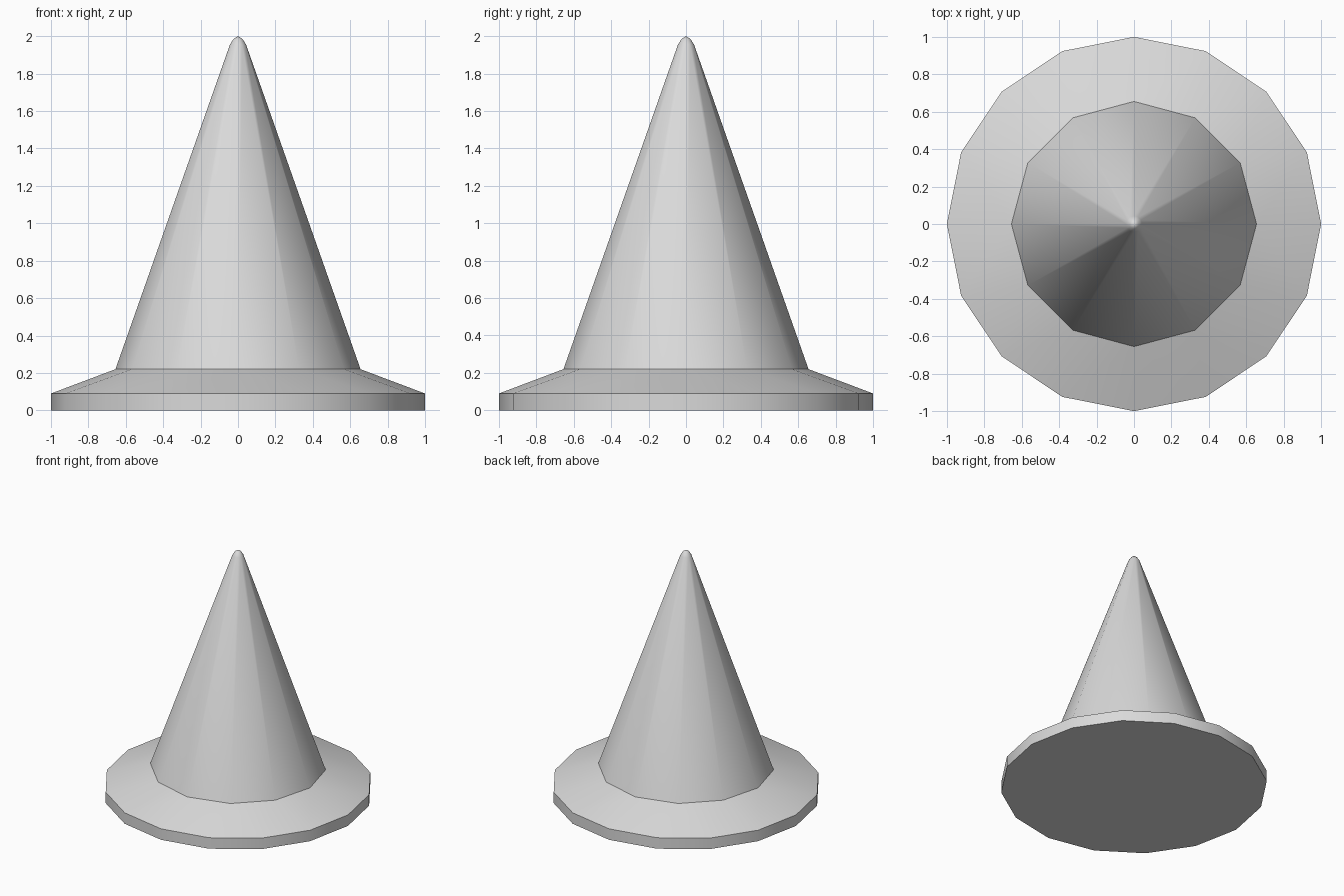
import bpy, bmesh, math

if "Cube" in bpy.data.objects:
    bpy.data.objects.remove(bpy.data.objects["Cube"])

grey = bpy.data.materials.new("light grey")
grey.diffuse_color = (0.7, 0.7, 0.7, 1)
grey.use_nodes = True
grey.node_tree.nodes["Principled BSDF"].inputs["Base Color"].default_value = grey.diffuse_color


def ring(bm, sides, radius, z):
    step = 2 * math.pi / sides
    return [bm.verts.new((radius * math.cos(i * step), radius * math.sin(i * step), z))
            for i in range(sides)]


def finish(bm, name):
    bmesh.ops.recalc_face_normals(bm, faces=bm.faces)
    mesh = bpy.data.meshes.new(name)
    bm.to_mesh(mesh)
    bm.free()
    mesh.materials.append(grey)
    obj = bpy.data.objects.new(name, mesh)
    bpy.context.collection.objects.link(obj)
    bpy.ops.object.select_all(action='DESELECT')
    obj.select_set(True)
    bpy.context.view_layer.objects.active = obj
    bpy.ops.object.shade_smooth_by_angle(angle=math.radians(30))
    return obj


# Base: 16-sided disc whose sloping top narrows to the 12-sided cone foot
bm = bmesh.new()
ring(bm, 16, 1.0, 0.0)
ring(bm, 16, 1.0, 0.09)
ring(bm, 12, 0.655, 0.22)
bmesh.ops.convex_hull(bm, input=bm.verts[:])
# Open the hidden top, where the cone stands
inner = [f for f in bm.faces if all(v.co.z > 0.2 for v in f.verts)]
bmesh.ops.delete(bm, geom=inner, context='FACES')
finish(bm, "base")

# Cone: 12-sided body with a small rounded tip
bm = bmesh.new()
loops = [ring(bm, 12, r, z) for r, z in [(0.655, 0.22), (0.043, 1.955), (0.024, 1.985)]]
for low, high in zip(loops, loops[1:]):
    for i in range(12):
        j = (i + 1) % 12
        bm.faces.new((low[i], low[j], high[j], high[i]))
apex = bm.verts.new((0, 0, 2.0))
for i in range(12):
    bm.faces.new((loops[-1][i], loops[-1][(i + 1) % 12], apex))
bm.normal_update()
mesh_cone = finish(bm, "cone")
